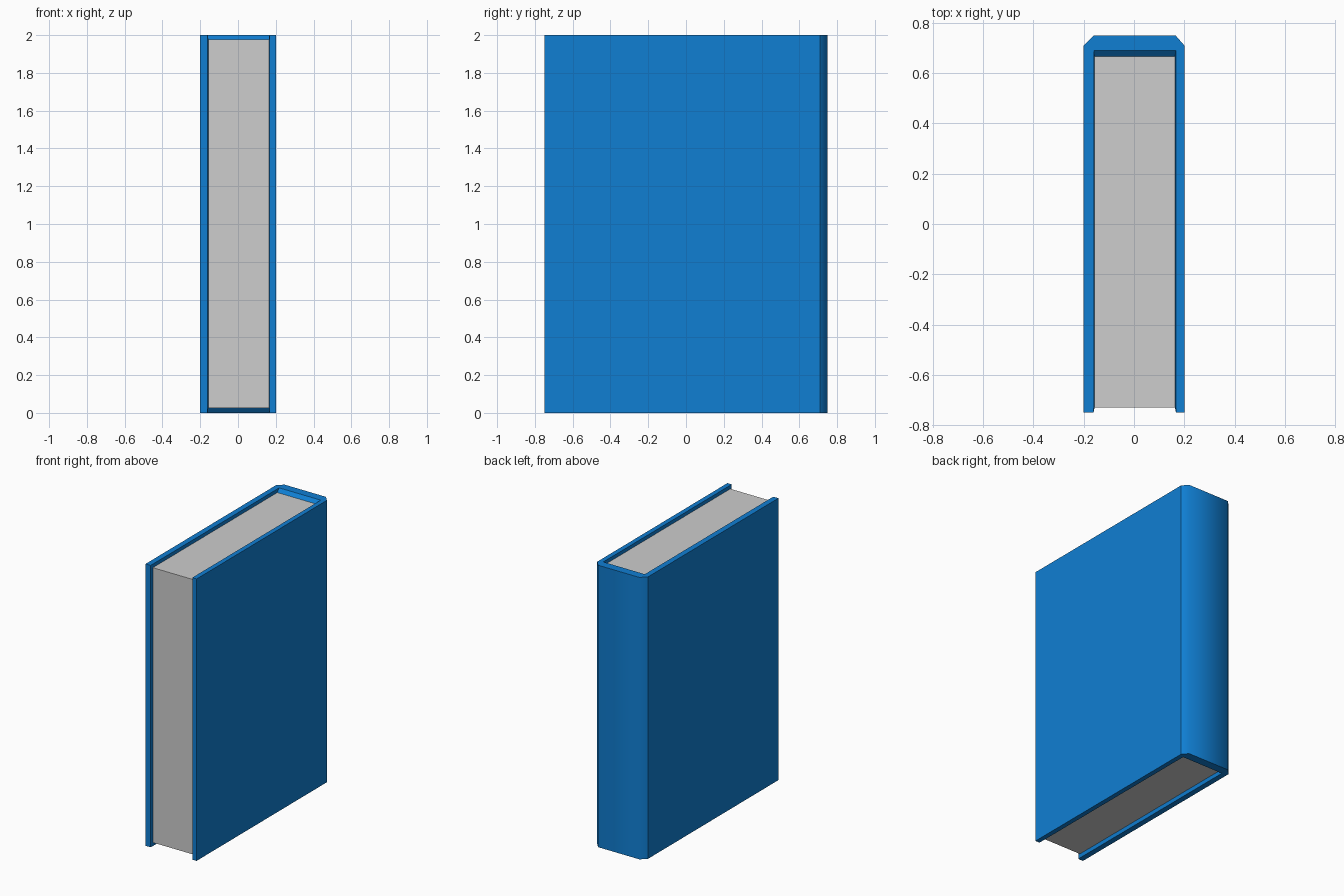
import bpy, bmesh

if "Cube" in bpy.data.objects:
    bpy.data.objects.remove(bpy.data.objects["Cube"])


def material(name, color):
    m = bpy.data.materials.new(name)
    m.diffuse_color = (*color, 1)
    m.use_nodes = True
    m.node_tree.nodes["Principled BSDF"].inputs["Base Color"].default_value = m.diffuse_color
    return m


def add_object(name, bm, mat):
    bmesh.ops.recalc_face_normals(bm, faces=bm.faces[:])
    mesh = bpy.data.meshes.new(name)
    bm.to_mesh(mesh)
    bm.free()
    mesh.materials.append(mat)
    obj = bpy.data.objects.new(name, mesh)
    bpy.context.collection.objects.link(obj)
    return obj


blue = material("cover blue", (0.005, 0.21, 0.65))
grey = material("page grey", (0.61, 0.61, 0.61))

# page block limits
X0, X1 = -0.157, 0.163
Y0, Y1 = -0.73, 0.665
Z0, Z1 = 0.027, 1.977


# U-shaped cover outline; the lip opens the inner edge slightly outwards
def outline(lip_x, lip_y):
    return [(-0.2, -0.75), (-0.2, 0.71), (-0.16, 0.75), (0.165, 0.75),
            (0.2, 0.71), (0.2, -0.75),
            (X1 + 0.004, -0.75), (X1 + lip_x, Y0), (X1 + lip_x, Y1 + lip_y),
            (X0 - lip_x, Y1 + lip_y), (X0 - lip_x, Y0), (X0 - 0.004, -0.75)]


# cover: outline lofted through four heights, so the spine slopes in to the pages
bm = bmesh.new()
rings = []
for z, lx, ly in [(0, 0.003, 0.025), (Z0, 0, 0), (Z1, 0, 0), (2, 0.003, 0.025)]:
    rings.append([bm.verts.new((x, y, z)) for x, y in outline(lx, ly)])
n = len(rings[0])
for low, high in zip(rings, rings[1:]):
    for i in range(n):
        j = (i + 1) % n
        f = bm.faces.new((low[i], low[j], high[j], high[i]))
        f.smooth = i in (2, 3, 4) or i == 1
bm.faces.new(rings[0])
bm.faces.new(rings[-1])
# rounded spine is smooth, every other edge stays crisp
spine_points = {v for r in rings for v in (r[2], r[3])}
for e in bm.edges:
    on_spine = all(v in spine_points for v in e.verts)
    vertical = abs(e.verts[0].co.z - e.verts[1].co.z) > 0.001
    e.smooth = on_spine and vertical
add_object("book_cover", bm, blue)

# pages: one solid block held between the boards
bm = bmesh.new()
bmesh.ops.create_cube(bm, size=1)
for v in bm.verts:
    v.co = (X1 if v.co.x > 0 else X0, Y1 if v.co.y > 0 else Y0, Z1 if v.co.z > 0 else Z0)
add_object("page_block", bm, grey)
